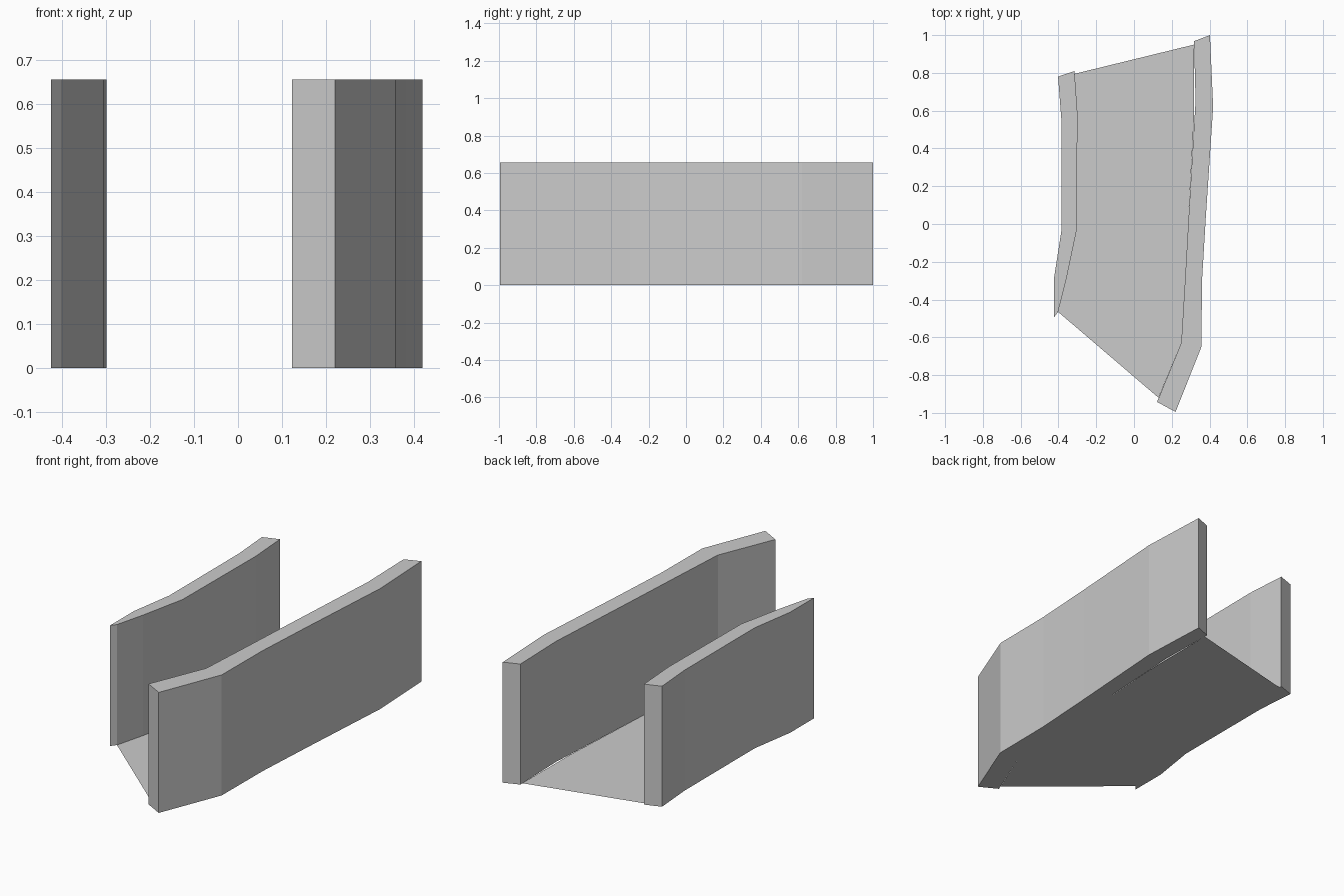
import bpy, bmesh

if "Cube" in bpy.data.objects:
    bpy.data.objects.remove(bpy.data.objects["Cube"])

HEIGHT = 0.655


def make_object(name, bm):
    mesh = bpy.data.meshes.new(name)
    bm.to_mesh(mesh)
    bm.free()
    obj = bpy.data.objects.new(name, mesh)
    bpy.context.collection.objects.link(obj)


def make_wall(name, outer, inner):
    """Closed wall: quad strip between two plan edges, extruded upward."""
    bm = bmesh.new()
    a = [bm.verts.new((x, y, 0)) for x, y in outer]
    b = [bm.verts.new((x, y, 0)) for x, y in inner]
    for i in range(len(a) - 1):
        bm.faces.new((a[i], a[i + 1], b[i + 1], b[i]))
    ext = bmesh.ops.extrude_face_region(bm, geom=bm.faces[:], use_keep_orig=True)
    top = [g for g in ext["geom"] if isinstance(g, bmesh.types.BMVert)]
    bmesh.ops.translate(bm, verts=top, vec=(0, 0, HEIGHT))
    bmesh.ops.recalc_face_normals(bm, faces=bm.faces[:])
    make_object(name, bm)


# Plan edges of each wall, listed from back to front
left_outer = [(-0.402, 0.78), (-0.385, 0.56), (-0.385, -0.04), (-0.424, -0.29), (-0.424, -0.495)]
left_inner = [(-0.315, 0.81), (-0.299, 0.58), (-0.305, -0.04), (-0.36, -0.30), (-0.402, -0.465)]
right_outer = [(0.402, 1.0), (0.419, 0.62), (0.381, 0.05), (0.36, -0.30), (0.357, -0.65), (0.22, -0.995)]
right_inner = [(0.318, 0.968), (0.326, 0.65), (0.29, 0.05), (0.27, -0.30), (0.25, -0.63), (0.122, -0.942)]

make_wall("left_wall", left_outer, left_inner)
make_wall("right_wall", right_outer, right_inner)

# Thin floor sheet between the walls, with a slim gap near the back right
floor_left = [(-0.315, 0.795)] + left_inner[1:]
floor_right = [(0.319, 0.95), (0.317, 0.55)] + right_inner[2:-1] + [(0.13, -0.92)]
bm = bmesh.new()
bm.faces.new([bm.verts.new((x, y, 0)) for x, y in floor_left + floor_right[::-1]])
bmesh.ops.recalc_face_normals(bm, faces=bm.faces[:])
bmesh.ops.triangulate(bm, faces=bm.faces[:])
make_object("floor", bm)
